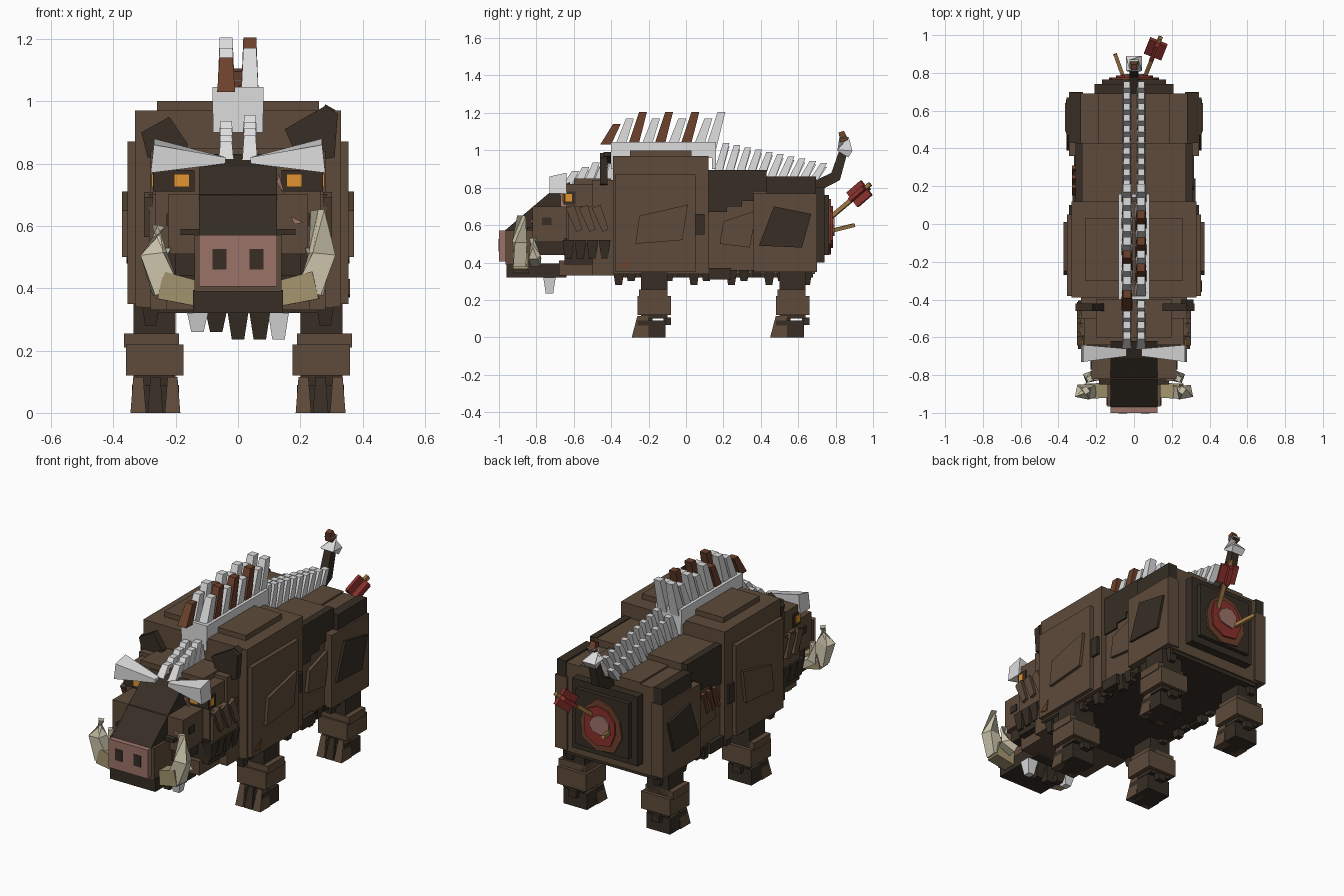
import bpy, bmesh, math, random
from mathutils import Vector

cube = bpy.data.objects.get("Cube")
if cube:
    bpy.data.objects.remove(cube, do_unlink=True)
random.seed(4)


def material(name, r, g, b):
    m = bpy.data.materials.new(name)
    m.use_nodes = True
    m.diffuse_color = (r, g, b, 1)
    m.node_tree.nodes["Principled BSDF"].inputs["Base Color"].default_value = (r, g, b, 1)
    return m


BROWN = material("brown hide", .112, .07, .043)
DARK = material("dark hair", .038, .027, .018)
WHITE = material("pale bristle", .72, .72, .72)
PINK = material("pink skin", .33, .17, .14)
BONE = material("ivory", .62, .57, .42)
OLIVE = material("stained ivory", .37, .30, .16)
ORANGE = material("amber", .75, .30, .03)
RUST = material("rust hair", .15, .053, .025)
RED = material("raw red", .26, .03, .025)
WOOD = material("wood", .35, .19, .06)


def loft(name, mat, rings, mirror=False):
    """Skin a series of equal-sized rings and cap both ends."""
    bm = bmesh.new()
    loops = [[bm.verts.new(p) for p in ring] for ring in rings]
    n = len(loops[0])
    for low, high in zip(loops, loops[1:]):
        for i in range(n):
            j = (i + 1) % n
            bm.faces.new((low[i], low[j], high[j], high[i]))
    bm.faces.new(loops[0])
    bm.faces.new(loops[-1])
    bmesh.ops.recalc_face_normals(bm, faces=bm.faces)
    mesh = bpy.data.meshes.new(name)
    bm.to_mesh(mesh)
    bm.free()
    mesh.materials.append(mat)
    ob = bpy.data.objects.new(name, mesh)
    bpy.context.collection.objects.link(ob)
    if mirror:
        ob.modifiers.new("mirror", 'MIRROR')
    return ob


def rect(x, y, z):
    return [(x[0], y[0], z), (x[1], y[0], z), (x[1], y[1], z), (x[0], y[1], z)]


def box(name, mat, x, y, z, mirror=False):
    return loft(name, mat, [rect(x, y, z[0]), rect(x, y, z[1])], mirror)


def wide(name, mat, half, y, z):
    return box(name, mat, (-half, half), y, z)


def pair(name, mat, x, y, z):
    return box(name, mat, x, y, z, True)


def prism(name, mat, axis, pts, span, mirror=False):
    """Extrude a flat outline along x (points y,z) or y (points x,z)."""
    place = (lambda p, d: (d, p[0], p[1])) if axis == 'x' else (lambda p, d: (p[0], d, p[1]))
    return loft(name, mat, [[place(p, d) for p in pts] for d in span], mirror)


def beam(name, mat, path, sizes, mirror=False):
    """Square bar along a path, with (width, depth) at each point."""
    path = [Vector(p) for p in path]
    rings = []
    for i, p in enumerate(path):
        way = path[min(i + 1, len(path) - 1)] - path[max(i - 1, 0)]
        turn = way.to_track_quat('Z', 'Y')
        w, d = (s / 2 for s in sizes[i])
        rings.append([p + turn @ Vector(c) for c in ((-w, -d, 0), (w, -d, 0), (w, d, 0), (-w, d, 0))])
    return loft(name, mat, rings, mirror)


def tuft(name, mat, x, y, top, bottom, half, mirror=False):
    """Lock of hair or tooth that narrows downwards."""
    tip = half * .6
    return loft(name, mat, [rect((x - half, x + half), (y - half, y + half), top),
                            rect((x - tip, x + tip), (y - tip, y + tip), bottom)], mirror)


def spike(name, mat, x, y, base, top, lean=.06, half=.026):
    tip = half * .72
    loft(name, mat, [rect((x - half, x + half), (y - half, y + half), base),
                     rect((x - tip, x + tip), (y + lean - tip, y + lean + tip), top)])


# Torso
wide("shoulder_hump", BROWN, .33, (-.39, .12), (.34, .97))
wide("hump_cap", BROWN, .26, (-.30, .03), (.97, 1))
pair("shoulder_side", BROWN, (.32, .355), (-.38, .05), (.35, .87))
prism("shoulder_patch", BROWN, 'x', [(-.27, .5), (-.02, .52), (.01, .71), (-.25, .65)], (.35, .372), True)
pair("shoulder_notch", DARK, (.32, .345), (0, .10), (.55, .66))
wide("rear_body", BROWN, .30, (.11, .69), (.34, .85))
wide("back_ridge", BROWN, .28, (.11, .43), (.85, .89))
wide("back_strip", BROWN, .19, (.40, .69), (.85, .86))
wide("belly", DARK, .29, (-.38, .68), (.32, .345))

# Dark saddle stepping down each flank
for end, low, high in ((.43, .78, .895), (.36, .73, .78), (.30, .70, .73), (.22, .67, .70)):
    pair("saddle_step", DARK, (.27, .31), (.12, end), (low, high))
pair("hip_hair", DARK, (.28, .335), (.43, .695), (.70, .86))
pair("hip", BROWN, (.27, .345), (.36, .70), (.35, .77))
prism("hip_patch", DARK, 'x', [(.39, .49), (.62, .48), (.67, .66), (.47, .70)], (.34, .358), True)
prism("flank_patch", BROWN, 'x', [(.18, .50), (.34, .48), (.38, .68), (.20, .62)], (.29, .318), True)
for k in range(3):
    y = .16 + k * .05
    beam("flank_scar", RUST, [(-.318, y, .56), (-.318, y + .04, .68)], [(.02, .02)] * 2)
prism("shoulder_scar", RUST, 'x', [(-.36, .38), (-.31, .37), (-.30, .43)], (.35, .36))

# Belly fringe
for k in range(16):
    y = -.36 + k * .067
    tuft("belly_fringe", DARK, .28, y, .36, .28 + .02 * (k % 3), .03, True)
pair("fringe_band", DARK, (.28, .325), (.12, .24), (.31, .37))

# Rump and wound
wide("rump", DARK, .21, (.69, .74), (.40, .80))
wide("rump_panel", DARK, .17, (.74, .765), (.44, .76))
for name, mat, size, depth in (("wound_rim", RUST, .17, .775), ("wound", RED, .13, .785),
                               ("wound_core", PINK, .07, .793)):
    outline = []
    for k in range(9):
        a, r = k * math.tau / 9, size * random.uniform(.72, 1)
        outline.append((r * math.cos(a), .6 + r * math.sin(a)))
    prism(name, mat, 'y', outline, (.76, depth))

# Arrows
beam("arrow_shaft", WOOD, [(.05, .76, .63), (.14, .985, .82)], [(.022, .022)] * 2)
for size in ((.10, .022), (.022, .10)):
    beam("arrow_feather", RED, [(.10, .89, .735), (.13, .965, .80)], [size] * 2)
beam("broken_arrow", WOOD, [(-.05, .76, .565), (-.10, .90, .60)], [(.02, .02)] * 2)

# Tail
beam("tail", DARK, [(0, .68, .80), (0, .80, .86), (0, .84, .99)], [(.05, .06), (.05, .06), (.045, .045)])
beam("tail_tuft", WHITE, [(0, .838, .98), (0, .85, 1), (0, .845, 1.07)], [(.07, .07), (.085, .08), (.05, .05)])
beam("tail_tip", RUST, [(0, .847, 1.05), (0, .83, 1.10)], [(.045, .045), (.03, .03)])

# Legs, cuffs and three-toed feet
for name, y in (("front", -.18), ("hind", .56)):
    pair(name + "_leg", DARK, (.20, .335), (y - .06, y + .08), (.10, .36))
    pair(name + "_cuff", BROWN, (.175, .36), (y - .08, y + .10), (.12, .22))
    pair(name + "_cuff_top", BROWN, (.19, .365), (y - .07, y + .08), (.21, .255))
    pair(name + "_foot", DARK, (.19, .34), (y - .08, y + .07), (0, .09))
    pair(name + "_ankle", DARK, (.21, .32), (y - .06, y), (.08, .13))
    pair(name + "_spur", DARK, (.24, .29), (y + .06, y + .10), (.065, .105))
    for k in range(3):
        x = .21 + k * .055
        loft(name + "_toe", BROWN if k != 1 else DARK,
             [rect((x - .025, x + .025), (y - .11, y - .02), 0),
              rect((x - .016, x + .016), (y - .08, y - .02), .115)], True)

# Head
wide("neck", BROWN, .28, (-.50, -.36), (.33, .84))
wide("skull", BROWN, .265, (-.64, -.40), (.50, .82))
wide("skull_top", BROWN, .20, (-.60, -.40), (.82, .85))
pair("cheek", BROWN, (.2, .285), (-.63, -.41), (.50, .70))
wide("cheek_base", DARK, .27, (-.65, -.40), (.39, .53))
for k in range(4):
    tuft("cheek_fringe", DARK, .265, -.63 + k * .065, .52, .42, .031, True)
for k in range(3):
    y = -.62 + k * .07
    beam("cheek_lock", BROWN, [(.287, y, .70), (.287, y + .05, .57)], [(.03, .05), (.03, .035)], True)
wide("throat", BROWN, .23, (-.68, -.38), (.33, .41))
wide("mid_face", BROWN, .225, (-.82, -.62), (.51, .70))
pair("face_mark", DARK, (.22, .23), (-.77, -.72), (.6, .64))
wide("mid_face_shade", DARK, .20, (-.80, -.62), (.44, .52))
wide("lip_ridge", DARK, .185, (-.85, -.80), (.57, .59))
wide("muzzle", BROWN, .14, (-.965, -.78), (.39, .57))
wide("jaw", DARK, .145, (-.96, -.64), (.32, .395))
prism("snout_bridge", DARK, 'x', [(-.97, .57), (-.71, .79), (-.62, .83), (-.60, .57)], (-.125, .125))
wide("nose", PINK, .125, (-1, -.96), (.405, .57))
pair("nostril", DARK, (.037, .082), (-1.003, -.99), (.46, .525))

# Chin tufts
for x in (-.13, -.07, 0, .07, .13):
    pale = abs(x) > .1
    tuft("chin_tuft", WHITE if pale else DARK, x, -.73, .32, .235 if x >= 0 else .26, .033)

# Eyes, brows and face scars
pair("eye_socket", DARK, (.14, .272), (-.655, -.59), (.71, .78))
pair("eye_front", ORANGE, (.155, .205), (-.66, -.65), (.725, .767))
pair("eye_side", ORANGE, (.268, .277), (-.645, -.61), (.725, .767))
loft("brow", WHITE, [[(.04, -.70, .80), (.04, -.66, .80), (.04, -.66, .82), (.04, -.70, .82)],
                     [(.28, -.73, .77), (.28, -.64, .77), (.27, -.64, .88), (.27, -.73, .86)]], True)
prism("brow_scar", PINK, 'y', [(.125, .74), (.15, .70), (.13, .77)], (-.67, -.64))
prism("snout_scar", PINK, 'y', [(.17, .63), (.21, .61), (.18, .605)], (-.83, -.82))

# Ears, one pricked and one folded
prism("left_ear", DARK, 'y', [(.15, .91), (.28, .985), (.32, .96), (.31, .82), (.20, .80)], (-.46, -.42))
prism("left_ear_tip", DARK, 'y', [(.25, .93), (.28, .99), (.315, .97)], (-.44, -.40))
prism("right_ear", DARK, 'y', [(-.31, .90), (-.22, .95), (-.16, .86), (-.20, .79), (-.29, .82)], (-.46, -.42))

# Tusks, the left one longer
for side, tip in ((1, .65), (-1, .60)):
    beam("tusk_root", OLIVE, [(.12 * side, -.88, .38), (.25 * side, -.885, .41)], [(.08, .08), (.08, .09)])
    beam("tusk", BONE, [(.23 * side, -.885, .39), (.27 * side, -.89, .51), (.255 * side, -.88, tip)],
         [(.07, .085), (.065, .075), (.035, .03)])
beam("small_tusk", BONE, [(.18, -.80, .40), (.24, -.81, .43), (.235, -.82, .53)],
     [(.05, .05), (.05, .05), (.03, .03)], True)

# Mane rails and two rows of bristles
pair("mane_rail", WHITE, (.06, .082), (-.40, .16), (.96, 1.045))
for y in (-.40, .14):
    wide("mane_rail_end", WHITE, .08, (y, y + .02), (.90, 1.045))
rust_spots = {(-1, 0), (1, 2), (1, 4), (1, 6), (-1, 3)}
for side in (-1, 1):
    x = side * .038
    for k in range(9):
        if (side, k) != (1, 0):
            mat = RUST if (side, k) in rust_spots else WHITE
            spike("hump_bristle", mat, x, -.43 + k * .07, 1 if k else 1.03,
                  (1.14 if k == 0 else 1.17 + .035 * ((k + 1) % 2)), .06, .029)
    for k in range(10):
        spike("back_bristle", WHITE, x, .16 + k * .058, .84, 1.03 - k * .012 + .01 * side, .055, .024)
    for k in range(5):
        spike("head_bristle", WHITE, x, -.65 + k * .055, .79, .88 + k * .022 + .01 * side, .06, .026)
